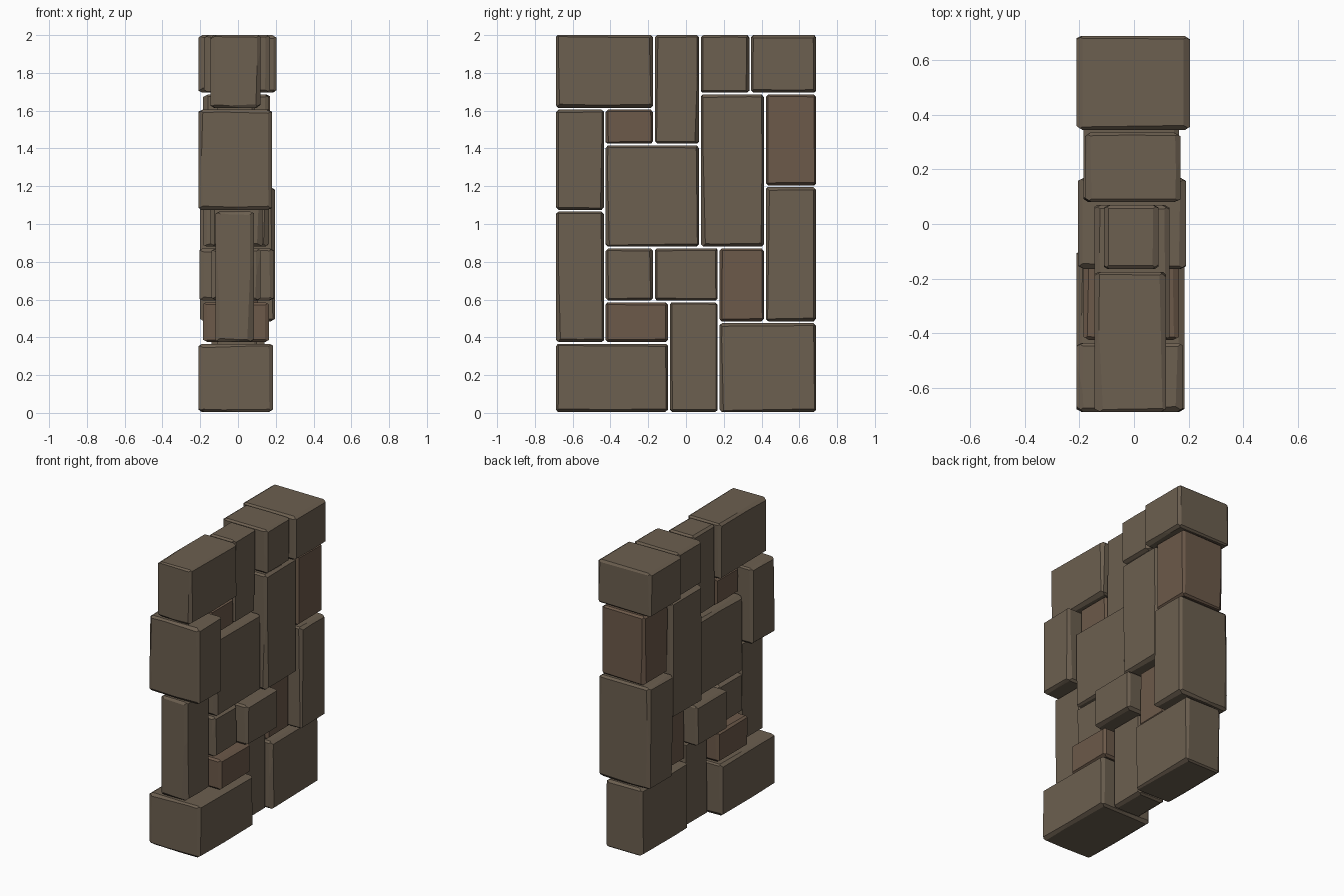
import bpy, bmesh, random
from mathutils import Vector

if "Cube" in bpy.data.objects:
    bpy.data.objects.remove(bpy.data.objects["Cube"])

random.seed(7)


def material(name, rgb):
    m = bpy.data.materials.new(name)
    m.diffuse_color = (*rgb, 1)
    m.use_nodes = True
    m.node_tree.nodes["Principled BSDF"].inputs["Base Color"].default_value = m.diffuse_color
    return m


STONE = material("stone", (0.15, 0.115, 0.08))
BROWN = material("brown_stone", (0.15, 0.10, 0.067))
GAP = 0.005


def cut(bm, point, normal):
    """Slice off the corner beyond a plane and cap it."""
    geom = bm.verts[:] + bm.edges[:] + bm.faces[:]
    res = bmesh.ops.bisect_plane(bm, geom=geom, dist=1e-6, plane_co=point,
                                 plane_no=normal, clear_outer=True)
    edges = [e for e in res["geom_cut"] if isinstance(e, bmesh.types.BMEdge)]
    edges = [e for e in edges if e.is_valid and e.is_boundary]
    if edges:
        bmesh.ops.holes_fill(bm, edges=edges, sides=0)


def block(name, x, y, z, mat=STONE):
    """Rough-hewn block: a box whose edges are chiselled by tilted planes."""
    lo = Vector((x[0], y[0] + GAP, z[0] + GAP))
    hi = Vector((x[1], y[1] - GAP, z[1] - GAP))
    mid, half = (lo + hi) / 2, (hi - lo) / 2
    bm = bmesh.new()
    bmesh.ops.create_cube(bm, size=1)
    for v in bm.verts:
        v.co = Vector([mid[i] + v.co[i] * 2 * half[i] for i in range(3)])
    for axis in range(3):
        a, b = [i for i in range(3) if i != axis]
        for sa in (-1, 1):
            for sb in (-1, 1):
                # two planes with opposite tilt put a kink along the edge
                tilts = [random.uniform(0.0, 0.03)]
                if random.random() < 0.5:
                    tilts.append(-random.uniform(0.01, 0.05))
                for tilt in tilts:
                    wa = random.uniform(0.016, 0.024) if a == 0 else random.uniform(0.009, 0.015)
                    wb = random.uniform(0.009, 0.015)
                    p = mid.copy()
                    p[a] += sa * (half[a] - wa)
                    p[b] += sb * half[b]
                    n = Vector((0, 0, 0))
                    n[a], n[b], n[axis] = sa * wb, sb * wa, tilt * wb
                    cut(bm, p, n.normalized())
    bmesh.ops.recalc_face_normals(bm, faces=bm.faces[:])
    me = bpy.data.meshes.new(name)
    bm.to_mesh(me)
    bm.free()
    me.materials.append(mat)
    bpy.context.collection.objects.link(bpy.data.objects.new(name, me))


# bottom course
block("bottom_front_stone", (-0.21, 0.185), (-0.693, -0.09), (0, 0.37))
block("bottom_middle_stone", (-0.11, 0.10), (-0.09, 0.173), (0, 0.59))
block("bottom_back_stone", (-0.14, 0.14), (0.173, 0.693), (0, 0.48))
# front edge
block("lower_front_stone", (-0.12, 0.085), (-0.693, -0.43), (0.37, 1.07))
block("upper_front_stone", (-0.21, 0.18), (-0.693, -0.43), (1.07, 1.61))
block("top_front_stone", (-0.145, 0.118), (-0.693, -0.17), (1.61, 2.005))
# small inner stones
block("low_brown_stone", (-0.185, 0.165), (-0.43, -0.09), (0.37, 0.59), BROWN)
block("low_square_stone", (-0.14, 0.12), (-0.43, -0.17), (0.59, 0.876))
block("low_projecting_stone", (-0.205, 0.19), (-0.17, 0.173), (0.59, 0.876))
block("inner_brown_stone", (-0.115, 0.105), (0.173, 0.418), (0.48, 0.876), BROWN)
block("upper_brown_stone", (-0.11, 0.09), (-0.43, -0.17), (1.42, 1.61), BROWN)
# large middle stones
block("centre_stone", (-0.145, 0.13), (-0.43, 0.075), (0.876, 1.42))
block("tall_stone", (-0.185, 0.165), (0.075, 0.418), (0.876, 1.69))
# back edge and top course
block("lower_back_stone", (-0.20, 0.195), (0.418, 0.693), (0.48, 1.20))
block("upper_back_brown_stone", (-0.16, 0.17), (0.418, 0.693), (1.20, 1.69), BROWN)
block("top_narrow_stone", (-0.11, 0.09), (-0.17, 0.075), (1.42, 2.005))
block("top_middle_stone", (-0.18, 0.17), (0.075, 0.34), (1.69, 2.005))
block("top_back_stone", (-0.21, 0.205), (0.34, 0.693), (1.69, 2.005))
